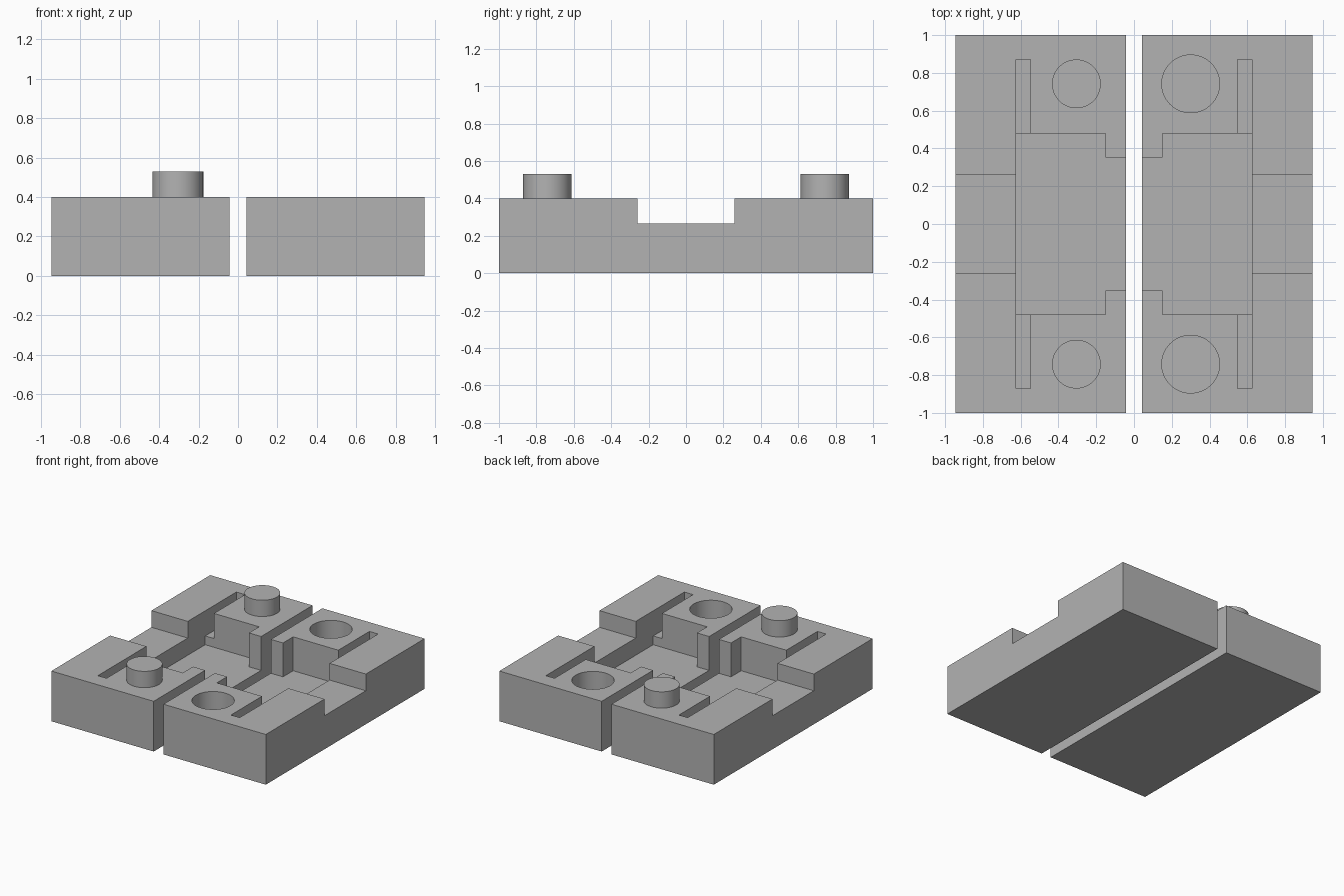
import bpy, bmesh, math

if "Cube" in bpy.data.objects:
    bpy.data.objects.remove(bpy.data.objects["Cube"], do_unlink=True)

TOP = 0.4            # parting face height
CHANNEL_Z = 0.267    # outer channel floor
SLOT_Z = 0.2         # narrow slot floor
CAVITY_Z = 0.13      # main pocket floor
ABOVE = 0.7          # cutters rise past the top

grey = bpy.data.materials.new("plain grey")
grey.use_nodes = True
colour = (0.45, 0.45, 0.45, 1)
grey.diffuse_color = colour
grey.node_tree.nodes["Principled BSDF"].inputs["Base Color"].default_value = colour


def prism(name, outline, z0, z1):
    """Extrude a flat outline from z0 up to z1."""
    bm = bmesh.new()
    base = bm.faces.new([bm.verts.new((x, y, z0)) for x, y in outline])
    top = bmesh.ops.extrude_face_region(bm, geom=[base])["geom"]
    bmesh.ops.translate(bm, vec=(0, 0, z1 - z0),
                        verts=[v for v in top if isinstance(v, bmesh.types.BMVert)])
    bmesh.ops.recalc_face_normals(bm, faces=bm.faces)
    mesh = bpy.data.meshes.new(name)
    bm.to_mesh(mesh)
    bm.free()
    obj = bpy.data.objects.new(name, mesh)
    bpy.context.collection.objects.link(obj)
    mesh.materials.append(grey)
    return obj


def box(name, x0, x1, y0, y1, z0, z1):
    return prism(name, [(x0, y0), (x1, y0), (x1, y1), (x0, y1)], z0, z1)


def disc(name, x, y, r, z0, z1, n=64):
    ring = [(x + r * math.cos(math.tau * i / n), y + r * math.sin(math.tau * i / n))
            for i in range(n)]
    return prism(name, ring, z0, z1)


def activate(obj):
    bpy.ops.object.select_all(action="DESELECT")
    obj.select_set(True)
    bpy.context.view_layer.objects.active = obj


def cut(obj, cutter):
    activate(obj)
    mod = obj.modifiers.new("cut", "BOOLEAN")
    mod.operation, mod.solver, mod.object = "DIFFERENCE", "EXACT", cutter
    bpy.ops.object.modifier_apply(modifier=mod.name)
    bpy.data.objects.remove(cutter, do_unlink=True)


def smooth(obj):
    activate(obj)
    bpy.ops.object.shade_smooth_by_angle(angle=math.radians(30))


for side, s in (("left", 1), ("right", -1)):
    half = box(side + "_mould_half", s * 0.043, s * 0.945, -1, 1, 0, TOP)

    # Main pocket with a narrower mouth towards the centre gap
    edge = [(-0.02, 0.352), (0.15, 0.352), (0.15, 0.48), (0.625, 0.48)]
    outline = edge + [(x, -y) for x, y in reversed(edge)]
    cut(half, prism("pocket_cutter", [(s * x, y) for x, y in outline], CAVITY_Z, ABOVE))

    # Shallow channel out to the side
    cut(half, box("channel_cutter", s * 0.5, s * 1.1, -0.26, 0.26, CHANNEL_Z, ABOVE))

    for end, e in (("back", 1), ("front", -1)):
        # Narrow slot running on from the pocket
        cut(half, box("slot_cutter", s * 0.548, s * 0.625, e * 0.4, e * 0.872,
                      SLOT_Z, ABOVE))
        # Locating sockets on one half, matching pins on the other
        if s > 0:
            cut(half, disc("socket_cutter", 0.3, e * 0.742, 0.153, TOP - 0.16, ABOVE))
        else:
            smooth(disc(end + "_locating_pin", -0.305, e * 0.742, 0.129, TOP, 0.53))
    smooth(half)
